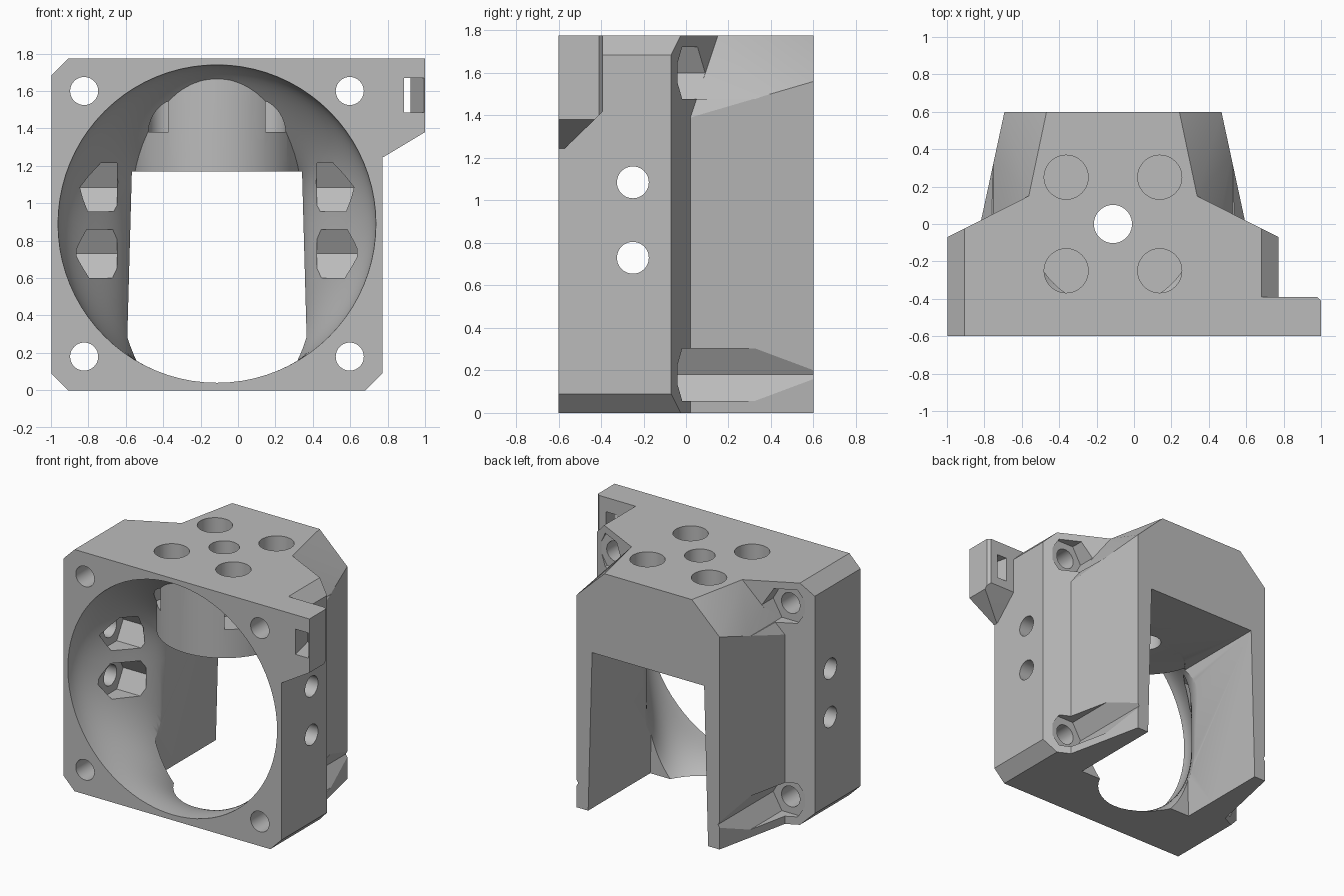
import bpy, bmesh, math
from mathutils import Vector, Matrix

cube = bpy.data.objects.get("Cube")
if cube:
    bpy.data.objects.remove(cube, do_unlink=True)

CX = -0.1125          # symmetry axis of the housing
TOP = 1.775

grey = bpy.data.materials.new("plain grey")
grey.use_nodes = True
grey.diffuse_color = (0.5, 0.5, 0.5, 1)
grey.node_tree.nodes["Principled BSDF"].inputs["Base Color"].default_value = (0.5, 0.5, 0.5, 1)


def make(name, bm):
    bmesh.ops.recalc_face_normals(bm, faces=bm.faces)
    mesh = bpy.data.meshes.new(name)
    bm.to_mesh(mesh)
    bm.free()
    mesh.materials.append(grey)
    obj = bpy.data.objects.new(name, mesh)
    bpy.context.collection.objects.link(obj)
    return obj


def hull(name, points):
    bm = bmesh.new()
    for p in points:
        bm.verts.new(p)
    bmesh.ops.convex_hull(bm, input=bm.verts)
    loose = [v for v in bm.verts if not v.link_faces]
    bmesh.ops.delete(bm, geom=loose, context='VERTS')
    bmesh.ops.dissolve_limit(bm, angle_limit=0.01, verts=bm.verts, edges=bm.edges)
    return make(name, bm)


def mirrored_hull(name, points):
    return hull(name, [(CX + s * x, y, z) for s in (-1, 1) for x, y, z in points])


def rod(name, start, end, radius, sides=40, spin=0.0):
    """Prism or cylinder between two points."""
    a, b = Vector(start), Vector(end)
    d = b - a
    bm = bmesh.new()
    m = (Matrix.Translation((a + b) / 2) @ d.to_track_quat('Z', 'Y').to_matrix().to_4x4()
         @ Matrix.Rotation(spin, 4, 'Z'))
    bmesh.ops.create_cone(bm, cap_ends=True, segments=sides, radius1=radius,
                          radius2=radius, depth=d.length, matrix=m)
    return make(name, bm)


def hex_rod(name, start, end, radius, point_dir):
    """Hexagonal prism with one corner facing point_dir."""
    q = (Vector(end) - Vector(start)).to_track_quat('Z', 'Y')
    local = q.inverted() @ Vector(point_dir)
    return rod(name, start, end, radius, 6, math.atan2(local.y, local.x) - math.pi / 2)


def boolean(target, tool, operation='DIFFERENCE'):
    mod = target.modifiers.new("bool", 'BOOLEAN')
    mod.operation = operation
    mod.solver = 'EXACT'
    mod.object = tool
    deps = bpy.context.evaluated_depsgraph_get()
    deps.update()
    mesh = bpy.data.meshes.new_from_object(target.evaluated_get(deps))
    target.modifiers.clear()
    target.data = mesh
    bpy.data.objects.remove(tool, do_unlink=True)


# Chamfered front block with sloped rear shoulders
housing = mirrored_hull("housing", [
    (0.885, -0.6, 0.09), (0.885, -0.6, 1.685), (0.795, -0.6, 0), (0.795, -0.6, TOP),
    (0.885, -0.07, 0.09), (0.885, -0.07, 1.685), (0.795, -0.025, 0), (0.795, -0.025, TOP),
    (0.45, 0.15, 0), (0.45, 0.15, TOP)])

# Narrower tapered back with cut upper corners
boolean(housing, mirrored_hull("tapered_back", [
    (0.705, 0.02, 0), (0.705, 0.02, 1.39), (0.45, 0.15, TOP),
    (0.58, 0.6, 0), (0.58, 0.6, 1.56), (0.355, 0.6, TOP),
    (0.6, -0.2, 0), (0.6, -0.2, 1.39), (0.45, -0.2, TOP)]), 'UNION')

# Side tab with a slanted tie slot
tab = hull("tab", [
    (0.775, -0.6, 1.245), (0.775, -0.57, 1.245), (0.775, -0.39, 1.42),
    (1, -0.6, 1.38), (1, -0.43, 1.38), (1, -0.41, 1.4), (0.98, -0.39, 1.42),
    (1, -0.6, TOP), (1, -0.41, TOP), (0.98, -0.39, TOP), (0.66, -0.39, TOP), (0.66, -0.6, TOP),
    (0.66, -0.6, 1.42), (0.66, -0.39, 1.42)])
boolean(housing, tab, 'UNION')
boolean(housing, hull("tie_slot", [(x, y, z) for z in (1.485, 1.67) for x, y in
                                   ((0.89, -0.61), (0.998, -0.61), (0.915, -0.37), (0.835, -0.37))]))

# Air duct: round mouth blending into a square-topped slot
STEPS, SEG = 20, 80
bm = bmesh.new()
rings = []
for i in range(-1, STEPS + 1):
    t = max(i, 0) / STEPS
    y = -0.6 + 0.64 * t if i >= 0 else -0.65
    s = (1 - math.cos(t * math.pi)) / 2
    w = 0.85 - 0.39 * s
    top, bottom = 1.74 - 0.57 * s, 0.04 - 0.4 * t ** 2.5
    c, h = (top + bottom) / 2, (top - bottom) / 2
    ring = []
    for k in range(SEG):
        a = 2 * math.pi * k / SEG
        ca, sa = math.cos(a), math.sin(a)
        n = 2 + 8 * t ** 3 if sa > 0 else 2
        ring.append(bm.verts.new((
            CX + w * math.copysign(abs(ca) ** (2 / n), ca), y,
            c + h * math.copysign(abs(sa) ** (2 / n), sa))))
    rings.append(ring)
for r0, r1 in zip(rings, rings[1:]):
    for k in range(SEG):
        j = (k + 1) % SEG
        bm.faces.new((r0[k], r0[j], r1[j], r1[k]))
bm.faces.new(rings[0])
bm.faces.new(rings[-1])
duct = make("duct", bm)

# Round boss left standing under the top plate
boolean(duct, rod("boss", (CX, 0, 1.17), (CX, 0, 2), 0.45, 64))
boolean(housing, duct)

# Slot open to the back and bottom
boolean(housing, mirrored_hull("back_slot", [(x, y, z) for y in (-0.12, 0.7)
                                             for x, z in ((0.455, 1.169), (0.49, -0.1))]))

# Corner mounting holes with hexagonal nut channels behind them
for s in (-1, 1):
    for z in (0.18, 1.6):
        x = CX + s * 0.71
        boolean(housing, rod("mount_hole", (x, -0.7, z), (x, 0.3, z), 0.075))
        boolean(housing, hex_rod("nut_channel", (x, -0.04, z), (x, 0.7, z), 0.142, (1, 0, 0)))

# Cross holes and hexagonal pockets in the duct walls
for z in (0.73, 1.085):
    boolean(housing, rod("cross_hole", (-1.2, -0.25, z), (1.2, -0.25, z), 0.075))
    for s in (-1, 1):
        boolean(housing, hex_rod("nut_pocket", (CX + s * 0.535, -0.25, z),
                                 (CX + s * 0.75, -0.25, z), 0.15, (0, 1, 0)))

# Top plate: centre hole and four blind screw seats
boolean(housing, rod("centre_hole", (CX, 0, 1), (CX, 0, 2), 0.102))
for sx in (-1, 1):
    for sy in (-1, 1):
        x, y = CX + sx * 0.25, sy * 0.25
        boolean(housing, rod("screw_seat", (x, y, 1.38), (x, y, 2), 0.118))

# Smooth curved walls, crisp edges
bpy.ops.object.select_all(action='DESELECT')
housing.select_set(True)
bpy.context.view_layer.objects.active = housing
bpy.ops.object.shade_smooth_by_angle(angle=math.radians(20))
